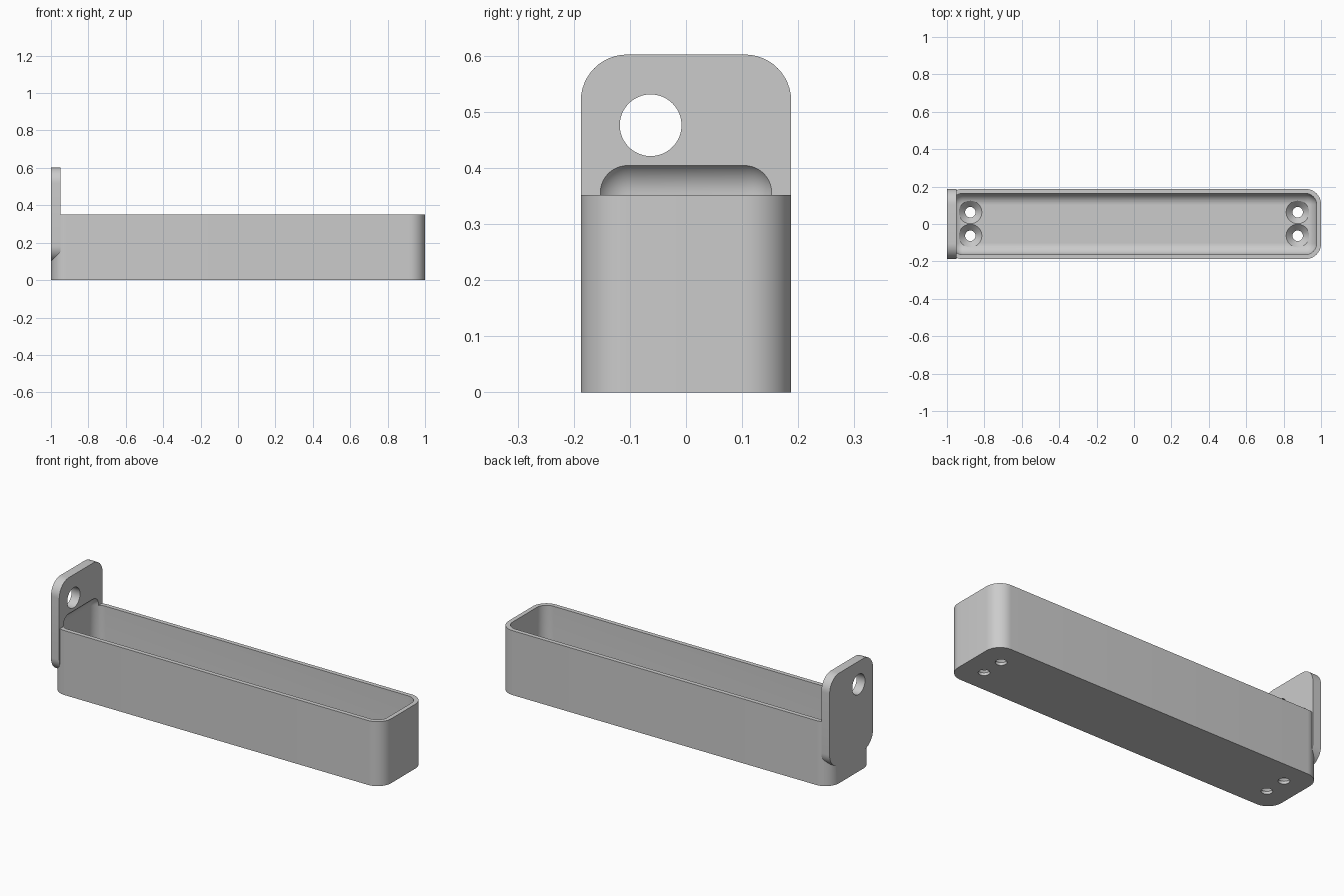
import bpy, bmesh, math
from mathutils import Matrix, Vector

if "Cube" in bpy.data.objects:
    bpy.data.objects.remove(bpy.data.objects["Cube"], do_unlink=True)

grey = bpy.data.materials.new("plain grey")
grey.use_nodes = True
grey.diffuse_color = (0.6, 0.6, 0.6, 1)
grey.node_tree.nodes["Principled BSDF"].inputs["Base Color"].default_value = (0.6, 0.6, 0.6, 1)


def make_object(name, bm):
    bmesh.ops.recalc_face_normals(bm, faces=bm.faces)
    mesh = bpy.data.meshes.new(name)
    bm.to_mesh(mesh)
    bm.free()
    mesh.materials.append(grey)
    obj = bpy.data.objects.new(name, mesh)
    bpy.context.collection.objects.link(obj)
    return obj


def rounded_box(name, low, high, radius, axis=None):
    """Box with the edges along one axis rounded, or all edges if axis is None."""
    low, high = Vector(low), Vector(high)
    bm = bmesh.new()
    bmesh.ops.create_cube(bm, size=1)
    for v in bm.verts:
        v.co = (low + high) / 2 + v.co * (high - low)
    edges = [e for e in bm.edges if axis is None
             or abs((e.verts[0].co - e.verts[1].co).normalized()[axis]) > 0.9]
    bmesh.ops.bevel(bm, geom=edges, offset=radius, segments=12, profile=0.5, affect='EDGES')
    return make_object(name, bm)


def turned(name, profile, matrix):
    """Solid of revolution about local z from (radius, height) points."""
    bm = bmesh.new()
    verts = [bm.verts.new((r, 0, z)) for r, z in profile]
    edges = [bm.edges.new(pair) for pair in zip(verts, verts[1:])]
    bmesh.ops.spin(bm, geom=verts + edges, cent=(0, 0, 0), axis=(0, 0, 1),
                   angle=2 * math.pi, steps=48)
    bmesh.ops.remove_doubles(bm, verts=bm.verts, dist=1e-5)
    bmesh.ops.transform(bm, matrix=matrix, verts=bm.verts)
    return make_object(name, bm)


def combine(target, tool, operation):
    tool.hide_render = True
    mod = target.modifiers.new(tool.name, 'BOOLEAN')
    mod.operation = operation
    mod.solver = 'EXACT'
    mod.object = tool
    bpy.context.view_layer.objects.active = target
    bpy.ops.object.modifier_apply(modifier=mod.name)
    bpy.data.objects.remove(tool, do_unlink=True)


# Tray body and upright end plate
width = 0.1875
tray = rounded_box("tray_with_end_plate", (-1, -width, 0), (1, width, 0.352), 0.0825, axis=2)
plate = rounded_box("end_plate", (-1, -width, 0.1), (-0.95, width, 0.602), 0.0825, axis=0)
combine(tray, plate, 'UNION')

# Round-edged cavity that bites into the plate above the rim
cavity = rounded_box("cavity", (-0.976, -0.1635, 0.05), (0.976, 0.1635, 0.415), 0.06)
combine(tray, cavity, 'DIFFERENCE')

# Hole through the plate
hole = turned("plate_hole", [(0, -0.1), (0.055, -0.1), (0.055, 0.1), (0, 0.1)],
              Matrix.Translation((-0.975, -0.063, 0.476)) @ Matrix.Rotation(math.pi / 2, 4, 'Y'))
combine(tray, hole, 'DIFFERENCE')

# Countersunk screw holes in the floor
screw = [(0, -0.05), (0.028, -0.05), (0.028, 0.015), (0.0615, 0.05), (0.0615, 0.1), (0, 0.1)]
for x in (-0.875, 0.875):
    for y in (-0.063, 0.063):
        combine(tray, turned("screw_hole", screw, Matrix.Translation((x, y, 0))), 'DIFFERENCE')

# Smooth rounded surfaces, crisp rims
bpy.ops.object.select_all(action='DESELECT')
tray.select_set(True)
bpy.context.view_layer.objects.active = tray
bpy.ops.object.shade_smooth_by_angle(angle=math.radians(25))
